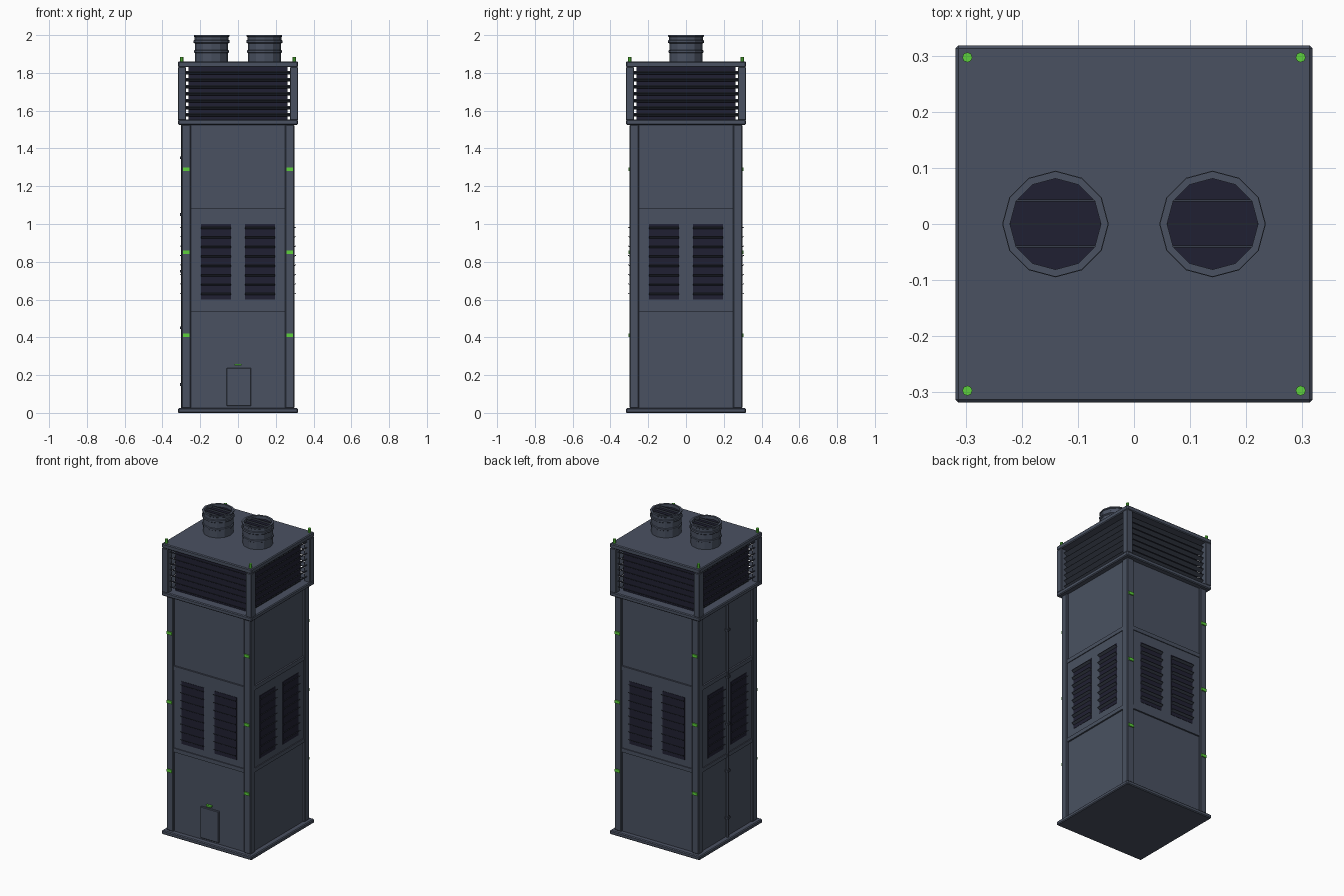
import bpy, bmesh, math
from mathutils import Matrix, Vector

cube = bpy.data.objects.get("Cube")
if cube:
    bpy.data.objects.remove(cube)


def material(name, rgb):
    m = bpy.data.materials.new(name)
    m.use_nodes = True
    m.diffuse_color = (*rgb, 1)
    bsdf = next(n for n in m.node_tree.nodes if n.type == 'BSDF_PRINCIPLED')
    bsdf.inputs["Base Color"].default_value = (*rgb, 1)
    return m


STEEL = material("slate_steel", (0.068, 0.083, 0.120))
SLAT = material("dark_steel", (0.042, 0.050, 0.072))
VENT = material("vent_navy", (0.0145, 0.0145, 0.032))
GREEN = material("signal_green", (0.11, 0.64, 0.045))

FRONT = Matrix.Identity(4)
SIDES = [Matrix.Rotation(i * math.pi / 2, 4, 'Z') for i in range(4)]
RIGHT, BACK, LEFT = SIDES[1:]


def box(bm, center, size, turn=FRONT, tilt=0.0):
    """Add a box, tilted about its own x axis, then turned to one side."""
    m = (turn @ Matrix.Translation(center) @ Matrix.Rotation(tilt, 4, 'X')
         @ Matrix.Diagonal((*size, 1)))
    bmesh.ops.create_cube(bm, size=1, matrix=m)


def rod(bm, center, radius, depth, sides):
    bmesh.ops.create_cone(bm, cap_ends=True, segments=sides, radius1=radius, radius2=radius,
                          depth=depth, matrix=Matrix.Translation(center))


def finish(name, bm, mat, bevel=0):
    bmesh.ops.recalc_face_normals(bm, faces=bm.faces)
    mesh = bpy.data.meshes.new(name)
    bm.to_mesh(mesh)
    bm.free()
    mesh.materials.append(mat)
    ob = bpy.data.objects.new(name, mesh)
    bpy.context.scene.collection.objects.link(ob)
    if bevel:
        mod = ob.modifiers.new("bevel", 'BEVEL')
        mod.width = bevel
        mod.segments = 1
    return ob


def boxes(name, mat, items, turns=(FRONT,), bevel=0, tilt=0.0):
    bm = bmesh.new()
    for turn in turns:
        for center, size in items:
            box(bm, center, size, turn, tilt)
    return finish(name, bm, mat, bevel)


# Slabs: plinth, crown floor and roof
W = 0.636
for name, low, high in (("base_slab", 0, 0.025), ("crown_floor", 1.525, 1.552),
                        ("roof_slab", 1.83, 1.86)):
    boxes(name, STEEL, [((0, 0, (low + high) / 2), (W, W, high - low))], bevel=0.005)

# Main shaft and its corner posts
boxes("shaft", STEEL, [((0, 0, 0.775), (0.57, 0.57, 1.5))])
boxes("corner_posts", STEEL, [((0.274, -0.274, 0.775), (0.048, 0.048, 1.5))],
      SIDES, bevel=0.004)

# Middle vent panels with rails above and below
boxes("vent_panels", STEEL, [((0, -0.283, 0.81), (0.5, 0.014, 0.5))], SIDES)
boxes("panel_rails", STEEL, [((0, -0.284, z), (0.5, 0.022, 0.025)) for z in (0.547, 1.072)],
      SIDES)
boxes("vent_backs", VENT, [((x, -0.288, 0.8), (0.158, 0.008, 0.4)) for x in (-0.116, 0.116)],
      SIDES)

# Louvre slats: outer edge raised
TILT = -math.radians(32)
boxes("vent_slats", SLAT,
      [((x, -0.296, 0.628 + 0.05 * i), (0.158, 0.024, 0.004))
       for x in (-0.116, 0.116) for i in range(8)], SIDES, tilt=TILT)

# Crown: dark core, posts and slats
boxes("crown_core", VENT, [((0, 0, 1.69), (0.522, 0.522, 0.28))])
boxes("crown_posts", STEEL, [((0.296, -0.296, 1.69), (0.042, 0.042, 0.282))],
      SIDES, bevel=0.003)
boxes("crown_slats", SLAT, [((0, -0.284, 1.578 + 0.037 * i), (0.556, 0.028, 0.005))
                            for i in range(7)], SIDES, tilt=TILT)

# Exhaust stacks: open twelve-sided tubes with raised bands
PROFILE = [(0.088, 1.855), (0.088, 1.905), (0.093, 1.908), (0.093, 1.918), (0.088, 1.921),
           (0.088, 1.955), (0.095, 1.96), (0.095, 1.972), (0.09, 1.975), (0.09, 1.99),
           (0.094, 1.993), (0.094, 2.0), (0.081, 2.0), (0.081, 1.975)]
for side, x in (("left", 0.14), ("right", -0.14)):
    bm = bmesh.new()
    verts = [bm.verts.new((x + r, 0, z)) for r, z in PROFILE]
    edges = [bm.edges.new(pair) for pair in zip(verts, verts[1:])]
    bmesh.ops.spin(bm, geom=verts + edges, cent=(x, 0, 0), axis=(0, 0, 1),
                   angle=math.tau, steps=12)
    bmesh.ops.remove_doubles(bm, verts=bm.verts, dist=0.0005)
    finish(side + "_stack", bm, STEEL)
    bm = bmesh.new()
    rod(bm, (x, 0, 1.972), 0.083, 0.016, 12)
    finish(side + "_stack_opening", bm, VENT)
    boxes(side + "_stack_grille", SLAT,
          [((x, y, 1.985), (0.145 if y else 0.16, 0.003, 0.014)) for y in (-0.04, 0, 0.042)])

# Service hatch with green handle on the front
boxes("hatch", STEEL, [((0.005, -0.286, 0.137), (0.13, 0.02, 0.2))], bevel=0.003)
boxes("hatch_handle", GREEN, [((0, -0.291, 0.255), (0.036, 0.016, 0.01))])

# Green marker tags on the front and back posts
boxes("marker_tags", GREEN, [((x, -0.3, z), (0.034, 0.01, 0.018))
                             for x in (-0.274, 0.274) for z in (0.41, 0.85, 1.29)],
      (FRONT, BACK))

# Roof corner lamps
bm = bmesh.new()
for turn in SIDES:
    rod(bm, turn @ Vector((0.297, -0.297, 1.87)), 0.009, 0.03, 8)
finish("corner_lamps", bm, GREEN)

# Conduit with clips down the -x side
bm = bmesh.new()
rod(bm, (-0.294, 0, 0.775), 0.009, 1.5, 8)
finish("conduit", bm, STEEL)
boxes("conduit_clips", SLAT, [((0, -0.295, 0.15 + 0.3 * i), (0.026, 0.022, 0.014))
                              for i in range(5)], (LEFT,))
